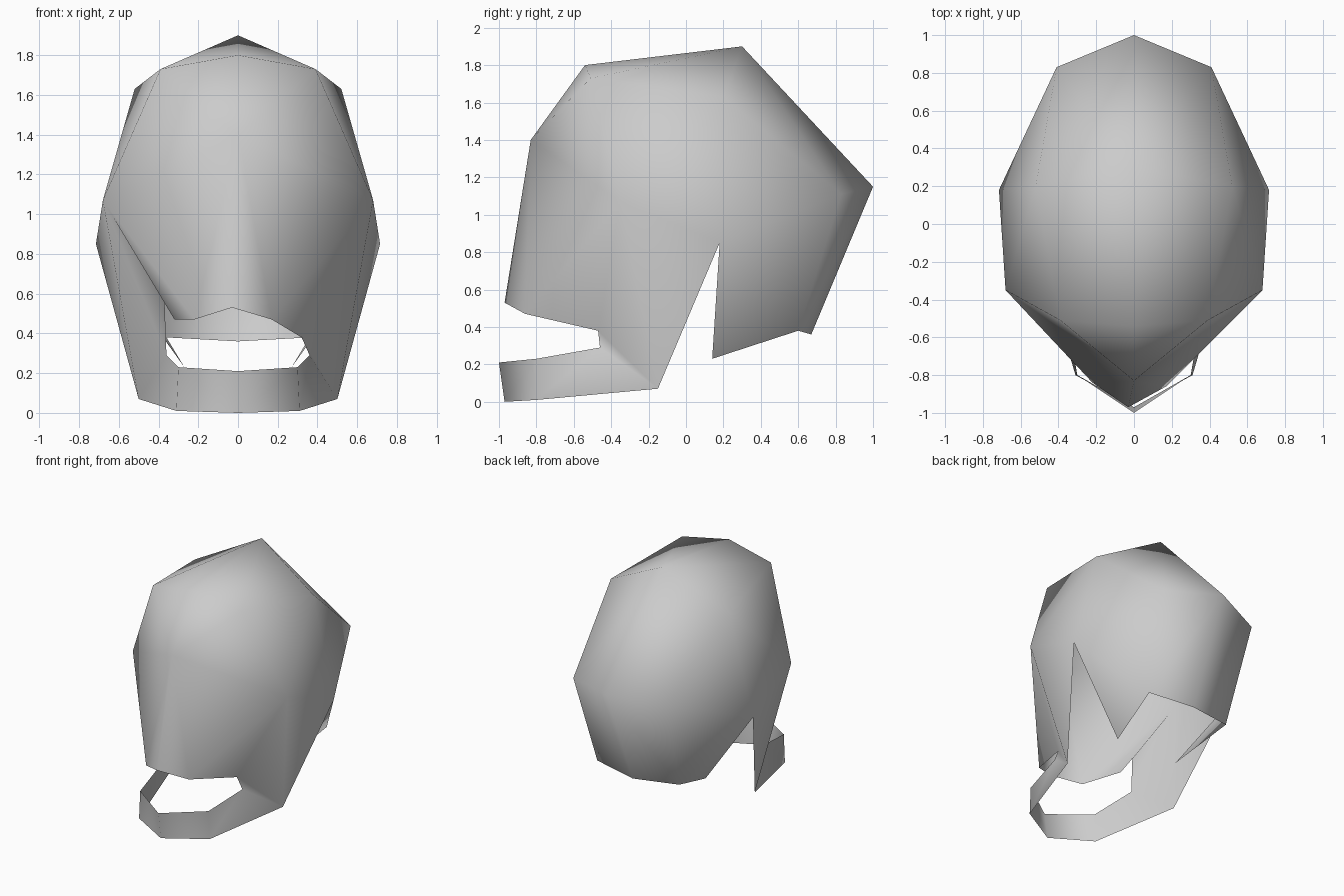
import bpy
import bmesh

cube = bpy.data.objects.get("Cube")
if cube:
    bpy.data.objects.remove(cube)

grey = bpy.data.materials.new("shell_grey")
grey.use_nodes = True
COLOUR = (0.6, 0.6, 0.6, 1.0)
grey.diffuse_color = COLOUR
grey.node_tree.nodes["Principled BSDF"].inputs["Base Color"].default_value = COLOUR

# Centre line of the helmet shell, shared by both sides
CENTRE = {
    "crown": (0, 0.30, 1.90), "forehead": (0, -0.54, 1.80),
    "brow": (0, -0.83, 1.40), "visor_tip": (-0.03, -0.97, 0.53),
    "nape": (0, 1.0, 1.15), "neck": (0, 0.67, 0.36),
    "chin_top": (0, -1.0, 0.21), "chin_base": (0, -0.97, 0),
}

# Corners of one side, mirrored for the other
SIDE = {
    "temple": (0.39, -0.51, 1.73), "dome": (0.52, 0.20, 1.63),
    "cheek": (0.68, -0.35, 1.07), "notch": (0.715, 0.18, 0.85),
    "rear": (0.41, 0.83, 1.11), "rear_base": (0.36, 0.60, 0.38),
    "flap": (0.27, 0.14, 0.23), "cheek_base": (0.50, -0.15, 0.07),
    "visor": (0.17, -0.86, 0.47), "slot_top": (0.32, -0.47, 0.38),
    "slot_base": (0.36, -0.46, 0.29), "jaw_top": (0.30, -0.80, 0.23),
    "jaw_base": (0.31, -0.80, 0.01),
}

# The slot is notched higher on the right side
RIGHT = {"visor": (0.22, -0.84, 0.47), "slot_mid": (0.32, -0.53, 0.47),
         "slot_top": (0.37, -0.46, 0.57)}

# Panels as corner names, wound outward on the +x side
DOME = ["forehead temple crown", "temple dome crown", "brow temple forehead",
        "brow cheek temple", "cheek dome temple", "cheek notch dome",
        "notch rear dome", "dome rear crown", "rear nape crown"]
BACK = ["notch rear_base rear", "notch flap rear_base",
        "rear_base nape rear", "rear_base neck nape"]
VISOR = ["visor_tip visor brow", "visor cheek brow"]
CHEEK = ["cheek cheek_base notch"]
JAW = ["slot_base jaw_top jaw_base", "slot_base jaw_base cheek_base",
       "jaw_top chin_top chin_base", "jaw_top chin_base jaw_base"]
SLOT_LEFT = ["visor slot_top cheek", "slot_top slot_base cheek_base",
             "slot_top cheek_base cheek"]
SLOT_RIGHT = ["visor slot_mid cheek", "slot_mid slot_top cheek",
              "slot_top slot_base cheek", "slot_base cheek_base cheek"]

bm = bmesh.new()
centre = {name: bm.verts.new(co) for name, co in CENTRE.items()}


def add_side(points, panels, sign):
    verts = dict(centre)
    for name, (x, y, z) in points.items():
        verts[name] = bm.verts.new((sign * x, y, z))
    for panel in panels:
        corners = [verts[name] for name in panel.split()]
        bm.faces.new(corners if sign > 0 else corners[::-1])


SHARED = DOME + BACK + VISOR + CHEEK + JAW
add_side(SIDE, SHARED + SLOT_LEFT, 1)
add_side({**SIDE, **RIGHT}, SHARED + SLOT_RIGHT, -1)

for face in bm.faces:
    face.smooth = True

mesh = bpy.data.meshes.new("helmet_shell")
bm.to_mesh(mesh)
bm.free()
mesh.materials.append(grey)
helmet = bpy.data.objects.new("helmet_shell", mesh)
bpy.context.collection.objects.link(helmet)
